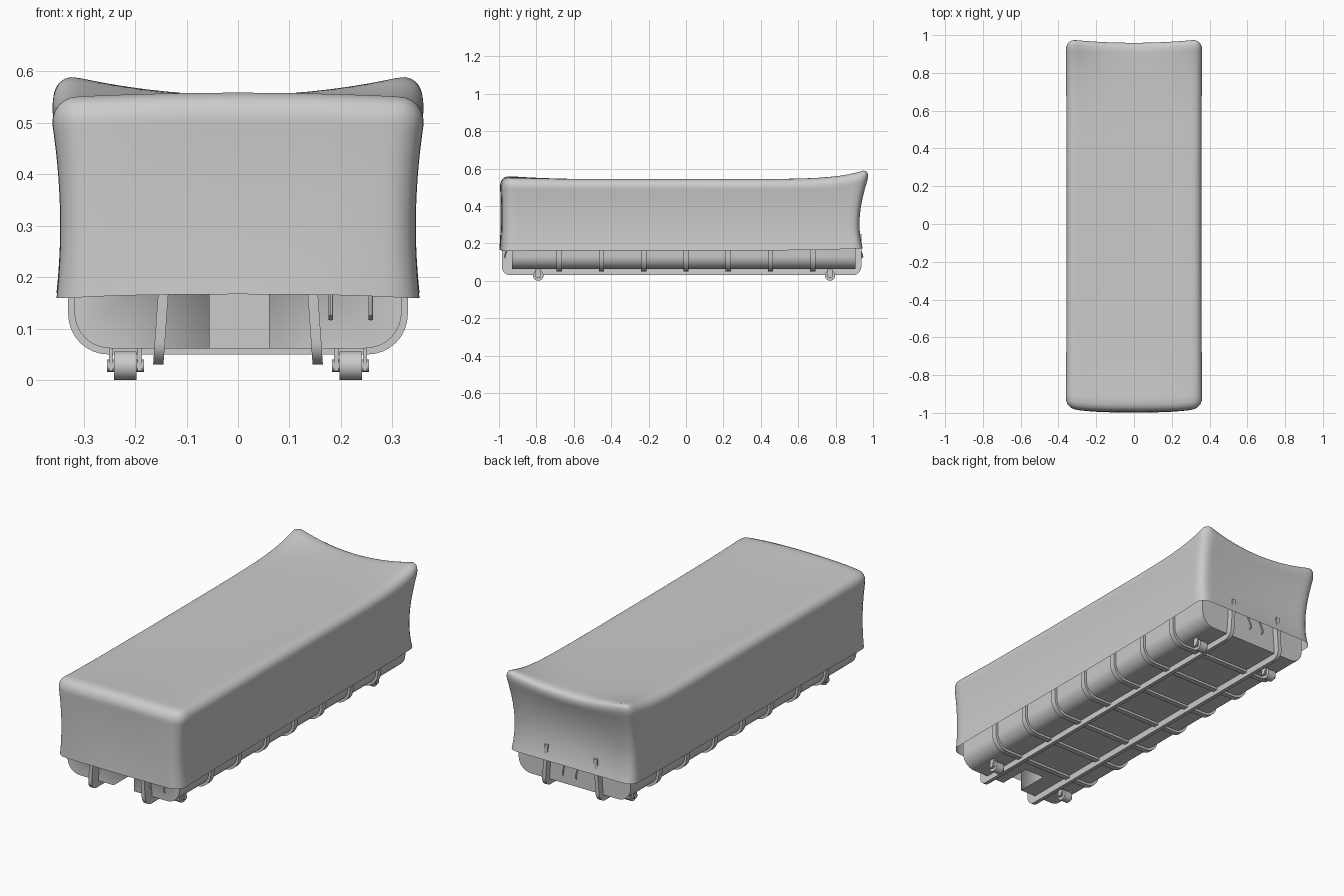
import bpy, bmesh, math
from mathutils import Vector

old = bpy.data.objects.get("Cube")
if old:
    bpy.data.objects.remove(old, do_unlink=True)


def material(name, rgb):
    m = bpy.data.materials.new(name)
    m.use_nodes = True
    m.diffuse_color = (*rgb, 1)
    m.node_tree.nodes["Principled BSDF"].inputs["Base Color"].default_value = (*rgb, 1)
    return m


GREY = material("plain grey", (0.6, 0.6, 0.6))


def finish(bm, name, angle=35):
    bmesh.ops.recalc_face_normals(bm, faces=bm.faces)
    mesh = bpy.data.meshes.new(name)
    bm.to_mesh(mesh)
    bm.free()
    mesh.materials.append(GREY)
    ob = bpy.data.objects.new(name, mesh)
    bpy.context.collection.objects.link(ob)
    bpy.ops.object.select_all(action="DESELECT")
    ob.select_set(True)
    bpy.context.view_layer.objects.active = ob
    bpy.ops.object.shade_smooth_by_angle(angle=math.radians(angle))
    return ob


def u_points(lo, hi, bottom, top, r, steps=8):
    """U outline with rounded lower corners, from upper lo to upper hi."""
    pts = [(lo, top)]
    for cx, start in ((lo + r, math.pi), (hi - r, 1.5 * math.pi)):
        for i in range(steps + 1):
            a = start + i / steps * math.pi / 2
            pts.append((cx + r * math.cos(a), bottom + r + r * math.sin(a)))
    return pts + [(hi, top)]


def extrude(bm, faces, vec):
    ext = bmesh.ops.extrude_face_region(bm, geom=faces)["geom"]
    verts = [v for v in ext if isinstance(v, bmesh.types.BMVert)]
    bmesh.ops.translate(bm, verts=verts, vec=vec)


def u_band(name, outer, inner, place, vec):
    """Solid U strip between two outlines, extruded along vec."""
    bm = bmesh.new()
    rows = [[bm.verts.new(place(*p)) for p in line] for line in (outer, inner)]
    faces = [bm.faces.new((rows[0][i], rows[0][i + 1], rows[1][i + 1], rows[1][i]))
             for i in range(len(outer) - 1)]
    extrude(bm, faces, vec)
    return finish(bm, name)


def box(name, lo, hi):
    bm = bmesh.new()
    bmesh.ops.create_cube(bm, size=1)
    lo, hi = Vector(lo), Vector(hi)
    for v in bm.verts:
        v.co = (lo + hi) / 2 + v.co * (hi - lo)
    return finish(bm, name)


def cylinder_x(name, centre, radius, width):
    bm = bmesh.new()
    bmesh.ops.create_cone(bm, cap_ends=True, segments=24, radius1=radius,
                          radius2=radius, depth=width)
    for v in bm.verts:
        v.co = Vector((v.co.z, v.co.x, v.co.y)) + Vector(centre)
    return finish(bm, name)


# Draped cover: rounded open box, then pulled into cloth shape
HX, HY, HEM, TOP, R = 0.35, 0.99, 0.162, 0.545, 0.055


def drape(p):
    inner = Vector((max(-HX + R, min(HX - R, p.x)), max(-HY + R, min(HY - R, p.y)),
                    min(TOP - R, p.z)))
    d = p - inner
    if d.length > 1e-6:
        p = inner + d.normalized() * R
    a, b, h = p.x / HX, p.y / HY, (p.z - HEM) / (TOP - HEM)
    back, front = max(0, b), max(0, -b)
    mid = 1 - min(1, a * a)
    # waisted sides, slimmer along the middle
    p.x *= 1.01 - 0.116 * h + 0.164 * h * h - 0.015 * (1 - b * b)
    # hollow back end, bowed front end
    p.y += back ** 4 * (-0.045 - 0.096 * h + 0.151 * h * h - 0.022 * mid * h)
    p.y += front ** 4 * (0.015 * a ** 4 - 0.008 * mid + 0.03 * h * (1 - h) * mid)
    # raised back peaks and a gentle crown at the front
    p.z += h ** 3 * (0.08 * a * a * back ** 7 + 0.013 * mid * b ** 4
                     + 0.006 * front ** 6 - 0.004 * (1 - b * b) * mid)
    # wavy hem
    p.z += max(0, 1 - h) * (0.005 * front ** 4 * mid - 0.004 * a ** 4 * front ** 8
                            + 0.012 * back ** 4)
    return p


bm = bmesh.new()
bmesh.ops.create_cube(bm, size=2)
bmesh.ops.subdivide_edges(bm, edges=bm.edges, cuts=31, use_grid_fill=True)
bmesh.ops.delete(bm, geom=[f for f in bm.faces if f.calc_center_median().z < -0.999],
                 context="FACES")
for v in bm.verts:
    sx, sy = (math.sin(c * math.pi / 2) for c in v.co.xy)
    sz = math.sin((v.co.z + 1) * math.pi / 4)
    v.co = drape(Vector((sx * HX, sy * HY, HEM + sz * (TOP - HEM))))
finish(bm, "cloth_cover", 60)

# Tub body with rounded lower edges
bm = bmesh.new()
tub = bm.faces.new([bm.verts.new((x, -0.93, z))
                    for x, z in u_points(-0.318, 0.318, 0.062, 0.42, 0.07)])
extrude(bm, [tub], (0, 1.835, 0))
tub = finish(bm, "tub")

# Slot in the front of the tub
cutter = box("slot_cutter", (-0.055, -1.1, 0), (0.06, -0.76, 0.3))
cutter.hide_render = True
mod = tub.modifiers.new("slot", "BOOLEAN")
mod.operation, mod.object, mod.solver = "DIFFERENCE", cutter, "EXACT"
bpy.context.view_layer.objects.active = tub
bpy.ops.object.modifier_apply(modifier="slot")
bpy.data.objects.remove(cutter, do_unlink=True)

# Hoops around the tub
for i in range(7):
    y = (i - 3) * 0.226 - 0.014
    u_band(f"hoop_{i + 1}", u_points(-0.33, 0.33, 0.05, 0.3, 0.078),
           u_points(-0.314, 0.314, 0.066, 0.3, 0.066),
           lambda x, z: (x, y, z), (0, 0.028, 0))

# Runners that bend up at both ends and lean inward
for side, s in (("left", 1), ("right", -1)):
    u_band(f"{side}_runner", u_points(-0.985, 0.937, 0.03, 0.25, 0.045),
           u_points(-0.928, 0.903, 0.064, 0.25, 0.015),
           lambda y, z: (s * (0.165 - 0.07 * (z - 0.03)), y, z), (-s * 0.02, 0, 0))

# Casters
for side, s in (("left", 1), ("right", -1)):
    for end, y in (("front", -0.79), ("back", 0.77)):
        x = s * 0.219
        cylinder_x(f"{end}_{side}_wheel", (x, y, 0.028), 0.028, 0.044)
        cylinder_x(f"{end}_{side}_axle", (x, y, 0.028), 0.012, 0.072)
        for k in (-1, 1):
            cx = x + k * 0.028
            box(f"{end}_{side}_fork", (cx - 0.004, y - 0.014, 0.018),
                (cx + 0.004, y + 0.014, 0.068))


# Small hanging hooks at the ends
def hook(name, x, y, out):
    r, sides = 0.0045, 8
    path = [(0, 0.2), (0.012, 0.165), (0.022, 0.14), (0.024, 0.124), (0.016, 0.118)]
    bm = bmesh.new()
    rings = [[bm.verts.new((x + r * math.cos(t), y + out * (o + r * math.sin(t) * 0.9),
                            z + r * math.sin(t) * 0.4))
              for t in (2 * math.pi * i / sides for i in range(sides))] for o, z in path]
    for lower, upper in zip(rings, rings[1:]):
        for i in range(sides):
            j = (i + 1) % sides
            bm.faces.new((lower[i], lower[j], upper[j], upper[i]))
    bm.faces.new(rings[0])
    bm.faces.new(rings[-1])
    finish(bm, name)


for i, x in enumerate((0.18, 0.258)):
    hook(f"front_hook_{i + 1}", x, -0.945, -1)
for i, x in enumerate((0.04, -0.035)):
    hook(f"back_hook_{i + 1}", x, 0.92, 1)
